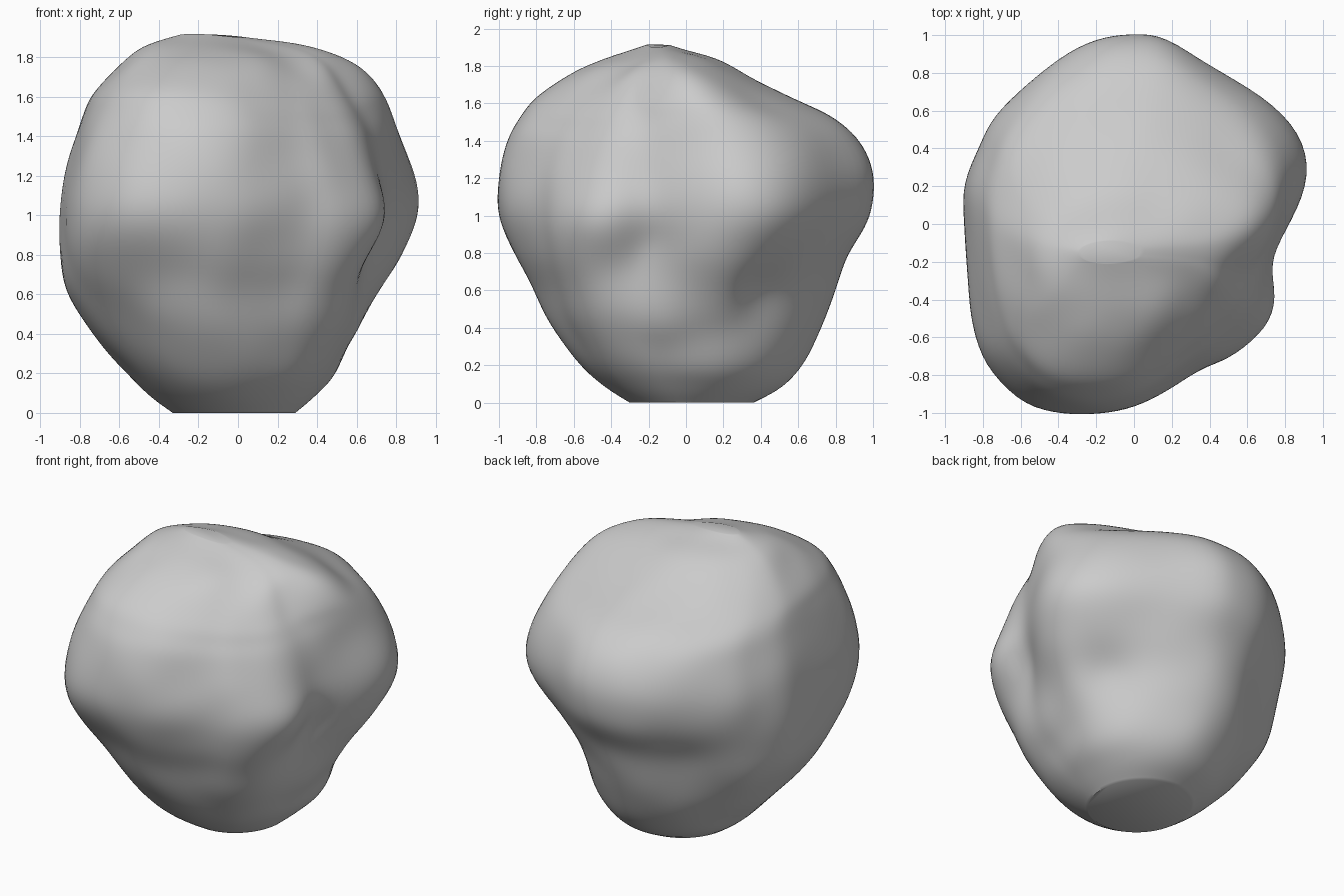
import bpy
import bmesh
import math
from mathutils import Vector, noise

SEGMENTS = 112
STEPS = 6

# Height, left edge, right edge, front edge and back edge of each level
LEVELS = [
    (0, -.33, .29, -.3, .36), (.08, -.44, .39, -.43, .51), (.2, -.56, .5, -.57, .62),
    (.4, -.74, .59, -.72, .73), (.6, -.86, .71, -.83, .8), (.8, -.9, .84, -.93, .88),
    (1, -.9, .9, -1, .99), (1.2, -.88, .88, -1, 1.01), (1.4, -.82, .82, -.95, .93),
    (1.52, -.78, .77, -.88, .8), (1.62, -.73, .71, -.8, .58), (1.75, -.61, .61, -.64, .34),
    (1.84, -.5, .5, -.48, .17), (1.89, -.38, .34, -.3, 0), (1.92, -.28, 0, -.2, -.1),
]

# Widest outline seen from above, anticlockwise
OUTLINE = [
    (.9, .2), (.87, .42), (.7, .62), (.45, .8), (.2, .97), (0, 1), (-.2, .97),
    (-.4, .87), (-.58, .73), (-.75, .55), (-.83, .4), (-.9, .2), (-.9, 0), (-.88, -.3),
    (-.85, -.55), (-.78, -.75), (-.6, -.92), (-.4, -.99), (-.2, -1), (0, -.97),
    (.17, -.89), (.35, -.79), (.52, -.72), (.68, -.57), (.74, -.4), (.73, -.22), (.8, -.05),
]

# Soft lumps and hollows: centre, radius, push along the direction from the core
LUMPS = [
    # Broad slanting face on one upper corner, and the lobe under it
    ((.45, -.5, 1.55), .45, -.11), ((.35, -.35, 1.82), .2, -.03),
    ((.72, -.4, 1), .2, .04), ((.72, -.35, .72), .16, -.05),
    ((.45, -.55, .45), .25, .05),
    # Groove between the two side lobes and the swellings around it
    ((.74, -.2, .85), .16, -.04), ((.75, -.2, 1.45), .22, .04),
    ((.57, -.13, .46), .18, .07), ((.6, .05, 1.62), .22, .05),
    ((.8, .25, 1.15), .2, .02), ((.72, .5, 1.08), .25, .04),
    # Hollows low on the sides and back
    ((.6, .46, .55), .18, -.08), ((-.6, -.6, .5), .26, -.05),
    ((-.45, .72, .72), .24, -.04), ((-.5, .6, .45), .25, -.04),
    ((.2, .88, 1.05), .15, -.03),
    # Fuller shoulder with a ledge below it
    ((-.4, -.75, 1.55), .3, .04), ((-.5, -.85, 1), .2, .02),
    ((-.45, -.78, .72), .2, -.035),
]


def spline(a, b, c, d, t):
    """Point on a smooth curve between b and c."""
    return tuple(
        q + t / 2 * (r - p + t * (2 * p - 5 * q + 4 * r - s + t * (3 * (q - r) + s - p)))
        for p, q, r, s in zip(a, b, c, d))


def smooth_levels():
    last = len(LEVELS) - 1
    for i in range(last):
        near = [LEVELS[min(max(i + k, 0), last)] for k in (-1, 0, 1, 2)]
        for step in range(STEPS):
            yield spline(*near, step / STEPS)
    yield LEVELS[last]


def smooth_outline():
    count = len(OUTLINE)
    for j in range(SEGMENTS):
        i, t = divmod(j * count / SEGMENTS, 1)
        near = [OUTLINE[(int(i) + k) % count] for k in (-1, 0, 1, 2)]
        yield spline(*near, t)


def sculpt(point):
    """Push a point by the lumps and a little fine unevenness."""
    core = Vector((0, 0, 1))
    outward = (point - core).normalized()
    push = .012 * noise.noise(point * 4)
    for centre, radius, amount in LUMPS:
        distance = (point - Vector(centre)).length / radius
        push += amount * math.exp(-distance * distance)
    # Keep the resting face flat
    fade = min(max(point.z, 0) / .3, 1)
    return point + outward * push * fade * fade * (3 - 2 * fade)


def build_boulder():
    mesh = bpy.data.meshes.new("boulder")
    bm = bmesh.new()
    outline = list(smooth_outline())
    rings = []
    for z, left, right, front, back in smooth_levels():
        # Sections grow rounder away from the widest level
        roundness = min(abs(z - 1.05) / 1.05, 1) ** 1.5
        ring = []
        for x, y in outline:
            u, v = x / .9, y
            length = math.hypot(u, v)
            shrink = 1 + roundness * (1 / length - 1)
            u, v = u * shrink, v * shrink
            place = Vector(((left + right + u * (right - left)) / 2,
                            (front + back + v * (back - front)) / 2, z))
            ring.append(bm.verts.new(sculpt(place)))
        rings.append(ring)
    for low, high in zip(rings, rings[1:]):
        for j in range(SEGMENTS):
            k = (j + 1) % SEGMENTS
            bm.faces.new((low[j], low[k], high[k], high[j]))
    bm.faces.new(list(reversed(rings[0])))
    bm.faces.new(rings[-1])
    # Relax everything above the resting face
    loose = [v for ring in rings[1:] for v in ring]
    for _ in range(8):
        bmesh.ops.smooth_vert(bm, verts=loose, factor=.5, use_axis_x=True,
                              use_axis_y=True, use_axis_z=True)
    bm.to_mesh(mesh)
    bm.free()
    boulder = bpy.data.objects.new("boulder", mesh)
    bpy.context.collection.objects.link(boulder)
    return boulder


def make_material(name, colour):
    material = bpy.data.materials.new(name)
    material.use_nodes = True
    material.diffuse_color = colour
    shader = material.node_tree.nodes["Principled BSDF"]
    shader.inputs["Base Color"].default_value = colour
    shader.inputs["Roughness"].default_value = .9
    return material


default_cube = bpy.data.objects.get("Cube")
if default_cube:
    bpy.data.objects.remove(default_cube, do_unlink=True)

boulder = build_boulder()
boulder.data.materials.append(make_material("stone grey", (.6, .6, .6, 1)))
bpy.context.view_layer.objects.active = boulder
boulder.select_set(True)
bpy.ops.object.shade_smooth_by_angle(angle=math.radians(40))
